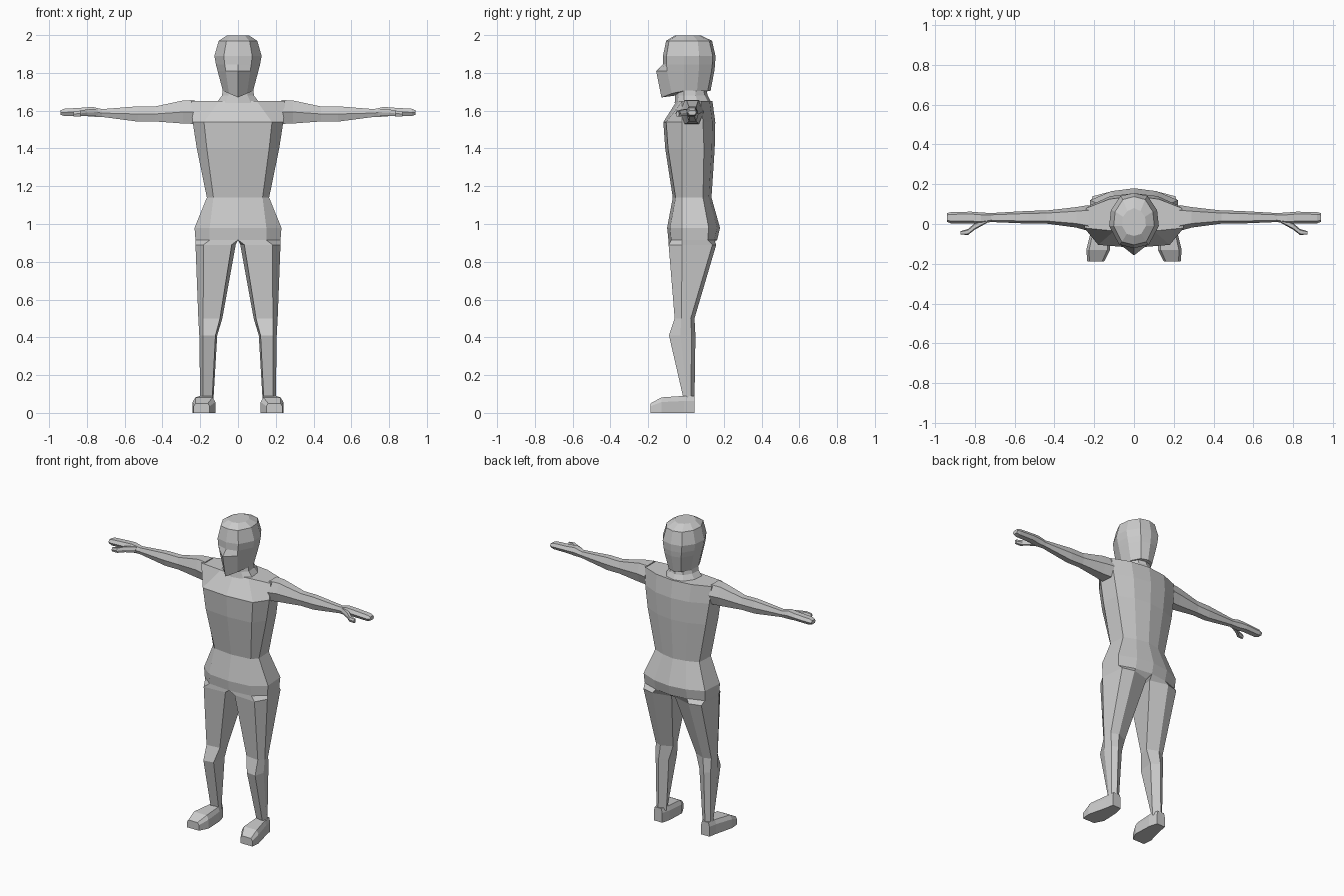
import bpy, bmesh

if "Cube" in bpy.data.objects:
    bpy.data.objects.remove(bpy.data.objects["Cube"])


def loft(name, rings, closed=True):
    """Skin rings of points and mirror across x; open rings are half outlines."""
    bm = bmesh.new()
    for s in (1, -1):
        grid = [[bm.verts.new((s * x, y, z)) for x, y, z in r] for r in rings]
        n = len(grid[0])
        for a, b in zip(grid, grid[1:]):
            for i in range(n if closed else n - 1):
                j = (i + 1) % n
                bm.faces.new((a[i], a[j], b[j], b[i]))
        bm.faces.new(grid[0])
        bm.faces.new(grid[-1])
    if not closed:
        bmesh.ops.remove_doubles(bm, verts=bm.verts, dist=0.0005)
    bmesh.ops.recalc_face_normals(bm, faces=bm.faces)
    mesh = bpy.data.meshes.new(name)
    bm.to_mesh(mesh)
    bm.free()
    ob = bpy.data.objects.new(name, mesh)
    bpy.context.collection.objects.link(ob)
    return ob


# Torso: flat front, side panel, ridged back
def torso_ring(z, xf, yf, xs, ysb, yb):
    return [(0, yf, z), (xf, yf + .015, z), (xs, -.02, z),
            (xs * .96, ysb, z), (xs * .5, yb - .015, z), (0, yb, z)]


hip = torso_ring(.915, .15, -.093, .225, .115, .165)
torso = [hip] + [torso_ring(*p) for p in (
    (.98, .15, -.1, .23, .12, .18),
    (1.14, .13, -.07, .165, .09, .135),
    (1.40, .165, -.11, .218, .095, .152),
    (1.54, .18, -.12, .24, .09, .155),
    (1.65, .10, -.05, .25, .08, .14))]
loft("torso", torso, closed=False)


# Legs: continue the half outline of the hips
def leg_ring(z, xi, xo, yf, ym, yb):
    w = xo - xi
    return [(xi + .1 * w, yf + .01, z), (xo - .2 * w, yf, z), (xo, ym, z),
            (xo - .08 * w, yb - .02, z), (xo - .45 * w, yb, z),
            (xi, yb - .03, z)]


legs = [hip] + [leg_ring(*p) for p in (
    (.89, .012, .225, -.092, -.02, .16),
    (.50, .083, .21, -.06, -.025, .045),
    (.41, .11, .205, -.09, -.03, .05),
    (.07, .13, .2, -.012, .01, .045))]
loft("legs", legs)

# Feet: wedges running from heel to toe
feet = []
for y, x0, x1, h in ((.045, .14, .2, .09), (-.01, .125, .21, .09),
                     (-.13, .12, .24, .082), (-.188, .15, .235, .05)):
    b = (x1 - x0) * .12
    feet.append([(x0, y, 0), (x0, y, h * .7), (x0 + b, y, h),
                 (x1 - b, y, h), (x1, y, h * .7), (x1, y, 0)])
loft("feet", feet)


# Arms and hands: six-sided sections along x
def arm_ring(x, z0, z1, y0, y1):
    d, m = (y1 - y0) * .2, (z0 + z1) / 2
    return [(x, y0, m), (x, y0 + d, z1), (x, y1 - d, z1),
            (x, y1, m), (x, y1 - d, z0), (x, y0 + d, z0)]


arms = [arm_ring(*p) for p in (
    (.23, 1.53, 1.656, -.035, .095), (.29, 1.532, 1.654, -.018, .085),
    (.44, 1.543, 1.622, .002, .068), (.53, 1.542, 1.623, .002, .066),
    (.72, 1.567, 1.608, .01, .055), (.77, 1.568, 1.62, .0, .058),
    (.82, 1.573, 1.616, .003, .062), (.92, 1.572, 1.61, .003, .06),
    (.94, 1.578, 1.602, .01, .055))]
loft("arms_and_hands", arms)
thumbs = [arm_ring(*p) for p in (
    (.74, 1.575, 1.61, .005, .03), (.80, 1.573, 1.607, -.028, .005),
    (.835, 1.57, 1.6, -.055, -.025), (.872, 1.57, 1.595, -.053, -.036))]
loft("thumbs", thumbs)


# Head and neck: half outlines with a pointed front
def head_ring(z, sx, yf, yfc, yb, drop=0):
    return [(0, yf, z - drop), (sx * .6, yfc, z - drop * .4), (sx, -.01, z),
            (sx * .93, yb * .45, z), (sx * .55, yb - .015, z), (0, yb, z)]


head = [head_ring(*p) for p in (
    (1.705, .08, -.13, -.075, .13, .035), (1.81, .108, -.158, -.1, .15),
    (1.845, .117, -.122, -.103, .154), (1.89, .125, -.122, -.103, .156),
    (1.97, .102, -.105, -.09, .138), (1.997, .06, -.06, -.05, .08))]
loft("head", head, closed=False)
neck = [head_ring(*p) for p in ((1.64, .115, -.06, -.045, .135),
                                (1.68, .085, -.057, -.04, .115),
                                (1.74, .075, -.045, -.035, .1))]
loft("neck", neck, closed=False)
